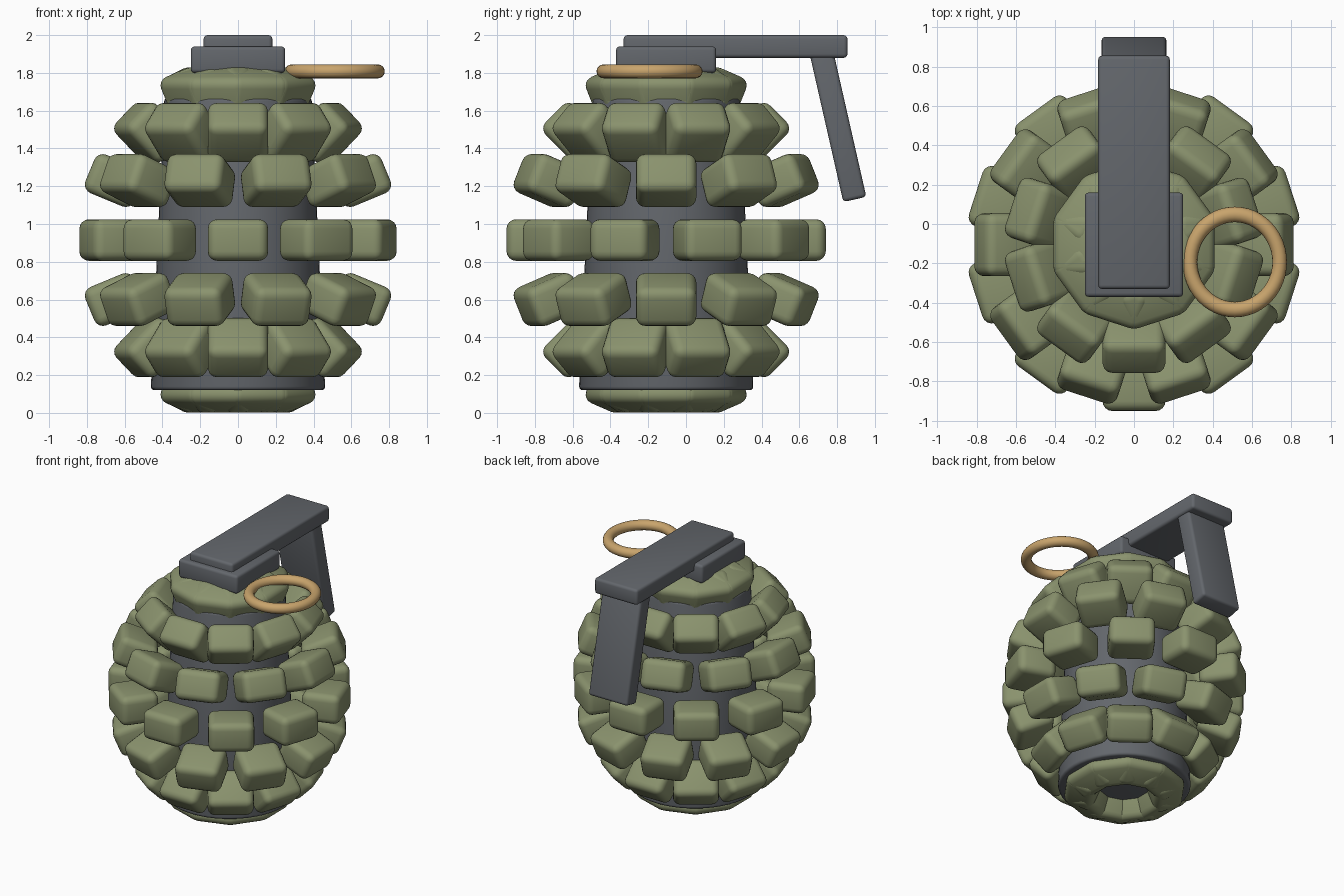
import bpy, math
from mathutils import Matrix, Vector

if "Cube" in bpy.data.objects:
    bpy.data.objects.remove(bpy.data.objects["Cube"])

CY = -0.105      # body axis in y
CZ = 0.915       # body middle height


def material(name, rgb):
    m = bpy.data.materials.new(name)
    m.diffuse_color = (*rgb, 1)
    m.use_nodes = True
    m.node_tree.nodes["Principled BSDF"].inputs["Base Color"].default_value = m.diffuse_color
    return m


GREEN = material("olive_green", (0.255, 0.29, 0.155))
STEEL = material("slate_grey", (0.125, 0.135, 0.15))
BRASS = material("brass", (0.58, 0.37, 0.15))


def finish(ob, name, mat, bevel=0.0, segments=3):
    ob.name = name
    ob.data.materials.append(mat)
    bpy.context.view_layer.objects.active = ob
    if bevel:
        mod = ob.modifiers.new("rounding", "BEVEL")
        mod.width = bevel
        mod.segments = segments
        mod.limit_method = "ANGLE"
        mod.angle_limit = math.radians(40)
        bpy.ops.object.modifier_apply(modifier=mod.name)
    bpy.ops.object.shade_smooth_by_angle(angle=math.radians(40))
    return ob


def box(name, size, matrix, mat, bevel, segments=3):
    bpy.ops.mesh.primitive_cube_add(size=1)
    ob = bpy.context.object
    ob.data.transform(Matrix.Diagonal((*size, 1)))
    ob.data.transform(matrix)
    return finish(ob, name, mat, bevel, segments)


# Tapered inner core
bpy.ops.mesh.primitive_cone_add(vertices=48, radius1=0.462, radius2=0.39, depth=1.55,
                                location=(0, CY, 0.12 + 1.55 / 2))
finish(bpy.context.object, "core", STEEL, 0.02)

# Rows of rounded shell blocks: (ring radius, height from middle, latitude, staggered)
rows = [(0.705, 0.0, 0, False), (0.655, 0.315, 22.5, True),
        (0.495, 0.57, 45, False), (0.27, 0.758, 67.5, True)]
for r, h, lat, stagger in rows:
    for side in ((1, -1) if h else (1,)):
        for i in range(10):
            turn = math.radians(-90 + 36 * i + (18 if stagger else 0))
            m = (Matrix.Translation((0, CY, CZ + side * h))
                 @ Matrix.Rotation(turn, 4, "Z")
                 @ Matrix.Translation((r, 0, 0))
                 @ Matrix.Rotation(math.radians(-side * lat), 4, "Y"))
            box("shell_block", (0.28, 0.32, 0.22), m, GREEN, 0.05, 4)

# Fuse base and safety lever
box("fuse_base", (0.5, 0.53, 0.14), Matrix.Translation((0, -0.105, 1.87)), STEEL, 0.02)
box("lever_top", (0.364, 1.185, 0.12), Matrix.Translation((0, 0.2625, 1.94)), STEEL, 0.02)
arm = Matrix.Translation((0, 0.804, 1.525)) @ Matrix.Rotation(math.radians(12.8), 4, "X")
box("lever_arm", (0.33, 0.125, 0.81), arm, STEEL, 0.02)

# Pull ring
bpy.ops.mesh.primitive_torus_add(major_segments=48, minor_segments=16,
                                 major_radius=0.228, minor_radius=0.037)
ring = bpy.context.object
ring.data.transform(Matrix.Translation((0.512, -0.193, 1.808)) @ Matrix.Diagonal((1, 1.06, 1, 1)))
finish(ring, "pull_ring", BRASS)
